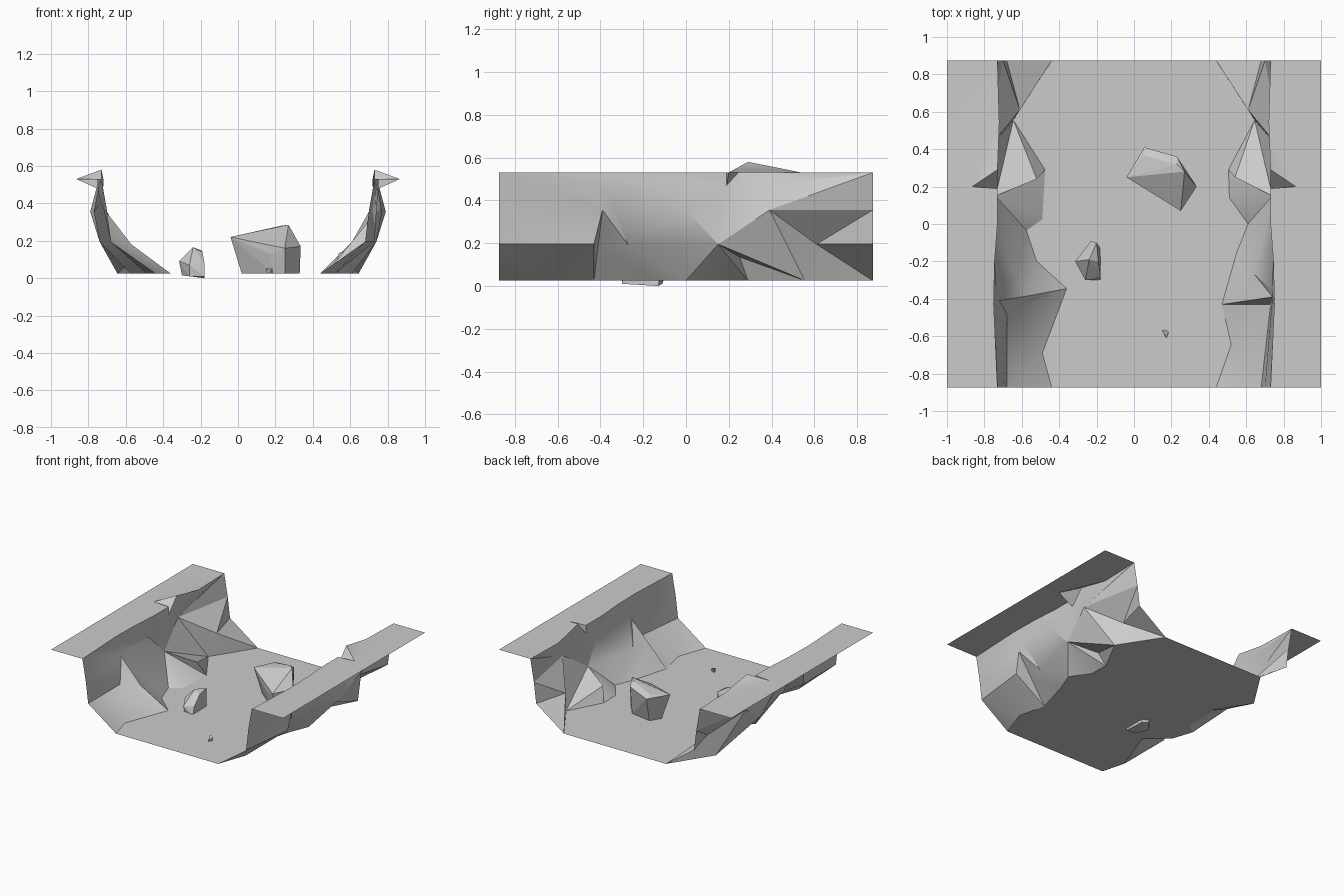
import bpy, bmesh, math

if "Cube" in bpy.data.objects:
    bpy.data.objects.remove(bpy.data.objects["Cube"])

stone = bpy.data.materials.new("grey stone")
stone.diffuse_color = (0.6, 0.6, 0.6, 1)
stone.use_nodes = True
stone.node_tree.nodes["Principled BSDF"].inputs["Base Color"].default_value = stone.diffuse_color
FLOOR, RIM, END = 0.025, 0.53, 0.873


def finish(name, bm, angle=None):
    mesh = bpy.data.meshes.new(name)
    bm.to_mesh(mesh)
    bm.free()
    mesh.materials.append(stone)
    ob = bpy.data.objects.new(name, mesh)
    bpy.context.collection.objects.link(ob)
    if angle:
        bpy.ops.object.select_all(action="DESELECT")
        ob.select_set(True)
        bpy.context.view_layer.objects.active = ob
        bpy.ops.object.shade_smooth_by_angle(angle=math.radians(angle))
    return ob


def sheet(name, rows, mirrored=False, flips=()):
    """Skin a grid of points with triangles; repeated points collapse.
    flips lists the cells that use the other diagonal."""
    bm = bmesh.new()
    grid = [[bm.verts.new(p) for p in row] for row in rows]
    for i, (a, b) in enumerate(zip(grid, grid[1:])):
        for j in range(len(a) - 1):
            q = [a[j], a[j + 1], b[j + 1], b[j]]
            if (i, j) in flips:
                tris = [q[0], q[1], q[2]], [q[0], q[2], q[3]]
            else:
                tris = [q[0], q[1], q[3]], [q[1], q[2], q[3]]
            for t in tris:
                if len({tuple(v.co) for v in t}) == 3:
                    bm.faces.new(t[::-1] if mirrored else t)
    bmesh.ops.remove_doubles(bm, verts=bm.verts, dist=0.001)
    return finish(name, bm, 30)


def rock(name, points):
    bm = bmesh.new()
    for p in points:
        bm.verts.new(p)
    res = bmesh.ops.convex_hull(bm, input=bm.verts)
    junk = {g for g in res["geom_interior"] + res["geom_unused"]
            if isinstance(g, bmesh.types.BMVert)}
    bmesh.ops.delete(bm, geom=list(junk), context="VERTS")
    bmesh.ops.recalc_face_normals(bm, faces=bm.faces)
    return finish(name, bm)


# Points shared by neighbouring cross-sections
nook = (.74, .15, .195)
hollow = (.79, .39, .355)
toe = (.645, .555, FLOOR)
# Bank cross-sections from front to back: foot, crease, upper wall, rim
sections = [
    [(.44, -END, FLOOR), (.68, -END, .195), (.70, -END, .36), (.73, -END, RIM)],
    [(.49, -.69, FLOOR), (.68, -.48, .195), (.72, -.41, .375), (.75, -.43, .48)],
    [(.36, -.345, FLOOR), (.57, -.385, .18), (.72, -.41, .375), (.75, -.43, .48)],
    [(.52, -.20, FLOOR), (.63, -.30, .20), (.735, -.35, .405), (.745, -.20, .495)],
    [(.575, -.035, FLOOR), nook, (.77, 0, .355), (.73, 0, .505)],
    [(.49, .025, FLOOR), nook, (.77, 0, .355), (.73, .19, .47)],
    [(.475, .29, FLOOR), (.52, .24, .135), nook, (.73, .29, .58)],
    [toe, toe, hollow, (.72, .54, .49)],
    [toe, (.61, .61, .195), hollow, (.72, .54, .49)],
    [(.44, END, FLOOR), (.68, END, .195), (.70, END, .355), (.73, END, RIM)],
]
# The right bank is the mirrored bank with a few points moved
right_changes = {
    (1, 0): (.52, -.645, FLOOR), (1, 1): (.73, -.43, .195), (1, 2): (.74, -.39, .355),
    (2, 0): (.47, -.43, FLOOR), (2, 1): (.605, -.41, .19), (2, 2): (.74, -.39, .355),
    (3, 0): (.55, -.15, FLOOR), (3, 1): (.645, -.27, .19),
    (4, 0): (.61, 0, FLOOR), (5, 0): (.51, .14, FLOOR),
    (6, 0): (.505, .29, FLOOR), (6, 1): (.54, .25, .135),
}
creases = {(3, 1), (5, 1), (8, 1), (8, 2), (5, 3), (6, 3)}


def bank(side):
    rows = []
    for i, sec in enumerate(sections):
        pts = [right_changes.get((i, j), p) if side > 0 else p
               for j, p in enumerate(sec)]
        x, y, z = pts[3]
        # flat ledge, its lip pulled outward behind the raised crag
        pts += [(.865, .20, RIM) if i == 6 else (x, y, RIM), (1, y, RIM)]
        rows.append([(side * x, y, z) for x, y, z in pts])
    return rows


left, right = bank(-1), bank(1)
sheet("left_bank", left, True, creases)
sheet("right_bank", right, False, creases)

# Flat canyon floor between the two feet
sheet("canyon_floor", [[a[0], b[0]] for a, b in zip(left, right)])

# Loose rocks
rock("large_boulder", [
    (-.04, .25, .22), (.055, .41, .22), (.055, .365, .24), (.23, .36, .25),
    (.23, .32, .28), (.27, .28, .285), (.25, .07, .16), (.17, .12, .13),
    (.335, .20, .17), (.02, .27, FLOOR), (.07, .35, FLOOR), (.24, .32, FLOOR),
    (.33, .21, FLOOR), (.25, .10, FLOOR), (.19, .13, FLOOR)])
rock("small_boulder", [
    (-.315, -.20, .09), (-.24, -.19, .165), (-.20, -.10, .15), (-.19, -.20, .14),
    (-.18, -.28, .08), (-.23, -.09, .08), (-.26, -.30, .07),
    (-.30, -.20, .015), (-.26, -.29, .01), (-.18, -.30, .01),
    (-.18, -.13, 0), (-.23, -.11, .01)])
rock("pebble", [
    (.15, -.57, .05), (.165, -.565, .055), (.185, -.575, .05), (.175, -.61, .04),
    (.155, -.57, FLOOR), (.185, -.58, FLOOR), (.17, -.605, FLOOR)])
